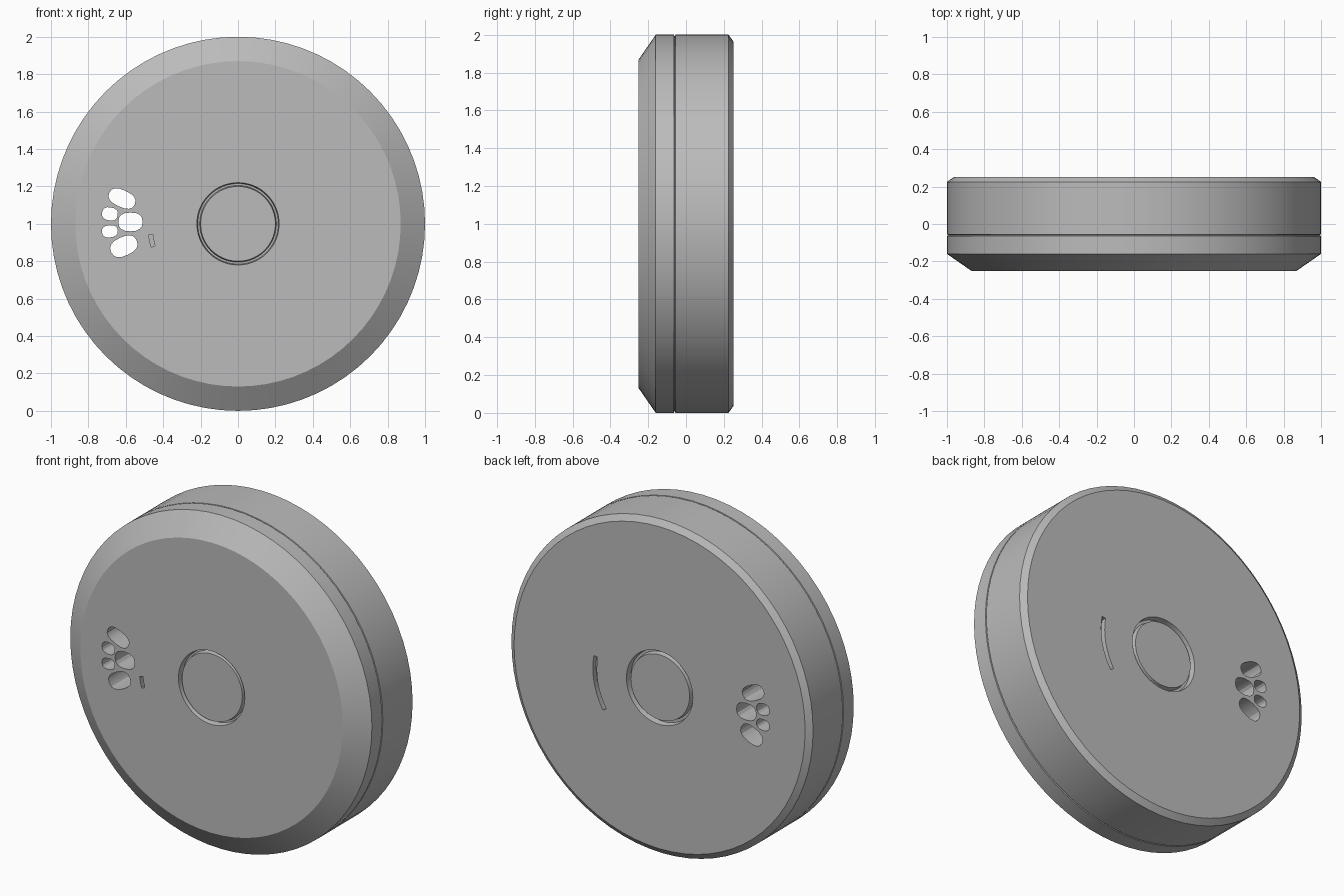
import bpy, bmesh
from math import cos, sin, pi, radians
from mathutils import Matrix

cube = bpy.data.objects.get("Cube")
if cube:
    bpy.data.objects.remove(cube)

grey = bpy.data.materials.new("plain grey")
grey.use_nodes = True
COLOUR = (0.5, 0.5, 0.5, 1)
grey.diffuse_color = COLOUR
grey.node_tree.nodes["Principled BSDF"].inputs["Base Color"].default_value = COLOUR


def make_object(name, bm):
    bmesh.ops.recalc_face_normals(bm, faces=bm.faces)
    mesh = bpy.data.meshes.new(name)
    bm.to_mesh(mesh)
    bm.free()
    mesh.materials.append(grey)
    obj = bpy.data.objects.new(name, mesh)
    bpy.context.collection.objects.link(obj)
    return obj


def lathe(name, profile, steps=72):
    """Turn (radius, y) points about the horizontal wheel axis."""
    bm = bmesh.new()
    verts = [bm.verts.new((r, y, 0)) for r, y in profile]
    edges = [bm.edges.new(pair) for pair in zip(verts, verts[1:])]
    bmesh.ops.spin(bm, geom=verts + edges, cent=(0, 0, 0), axis=(0, 1, 0),
                   angle=2 * pi, steps=steps)
    bmesh.ops.remove_doubles(bm, verts=bm.verts, dist=1e-4)
    bmesh.ops.translate(bm, verts=bm.verts, vec=(0, 0, 1))
    return make_object(name, bm)


def prism(name, outline, y0, y1):
    """Cutter: an (x, z) outline extruded between two depths."""
    bm = bmesh.new()
    face = bm.faces.new([bm.verts.new((x, y0, z)) for x, z in outline])
    new = bmesh.ops.extrude_face_region(bm, geom=[face])["geom"]
    bmesh.ops.translate(bm, vec=(0, y1 - y0, 0),
                        verts=[g for g in new if isinstance(g, bmesh.types.BMVert)])
    obj = make_object(name, bm)
    obj.hide_render = True
    obj.hide_set(True)
    return obj


def pebble(x, z, width, height, tilt, power=0.8, count=16):
    """Rounded hole outline, slightly squarer than an ellipse."""
    turn = Matrix.Rotation(radians(tilt), 2)
    points = []
    for i in range(count):
        a = 2 * pi * i / count
        c, s = cos(a), sin(a)
        u = width / 2 * abs(c) ** power * (1 if c > 0 else -1)
        v = height / 2 * abs(s) ** power * (1 if s > 0 else -1)
        points.append((x + turn[0][0] * u + turn[0][1] * v,
                       z + turn[1][0] * u + turn[1][1] * v))
    return points


def arc_slot(radius, width, start, end, count=8):
    """Curved slot outline around the hub."""
    angles = [radians(start + (end - start) * i / count) for i in range(count + 1)]
    outer = [(radius + width / 2, a) for a in angles]
    inner = [(radius - width / 2, a) for a in reversed(angles)]
    return [(r * cos(a), 1 + r * sin(a)) for r, a in outer + inner]


# Disc body: hub groove on both faces, chamfered rims and a fine seam
GROOVE = 0.035
front = [(0, -0.245), (0.2, -0.245), (0.205, -0.25 + GROOVE),
         (0.215, -0.25 + GROOVE), (0.22, -0.25), (0.87, -0.25), (1, -0.16)]
seam = [(1, -0.064), (0.993, -0.062), (0.993, -0.058), (1, -0.056)]
back = [(1, 0.225), (0.965, 0.25), (0.22, 0.25), (0.215, 0.25 - GROOVE),
        (0.2, 0.25 - GROOVE), (0.195, 0.245), (0, 0.245)]
disc = lathe("disc_body", front + seam + back)

# Cluster of through holes, then shallow slots on each face
holes = [(-0.62, 1.135, 0.15, 0.09, -25), (-0.575, 1.01, 0.13, 0.1, 0),
         (-0.61, 0.88, 0.15, 0.1, 25), (-0.685, 1.053, 0.085, 0.07, -10),
         (-0.685, 0.96, 0.085, 0.065, 5)]
cutters = [prism("hole_cutter", pebble(*h), -0.4, 0.4) for h in holes]
cutters.append(prism("front_slot_cutter", arc_slot(0.47, 0.022, 187, 195), -0.4, -0.2))
cutters.append(prism("back_slot_cutter", arc_slot(0.43, 0.025, -32, 10), 0.22, 0.4))

for cutter in cutters:
    cut = disc.modifiers.new("cut", 'BOOLEAN')
    cut.operation = 'DIFFERENCE'
    cut.solver = 'EXACT'
    cut.object = cutter

# Apply the cuts and remove the cutters
bpy.context.view_layer.update()
graph = bpy.context.evaluated_depsgraph_get()
result = bpy.data.meshes.new_from_object(disc.evaluated_get(graph))
disc.modifiers.clear()
disc.data = result
for cutter in cutters:
    bpy.data.objects.remove(cutter)

bpy.ops.object.select_all(action='DESELECT')
disc.select_set(True)
bpy.context.view_layer.objects.active = disc
bpy.ops.object.shade_smooth_by_angle(angle=radians(25))
